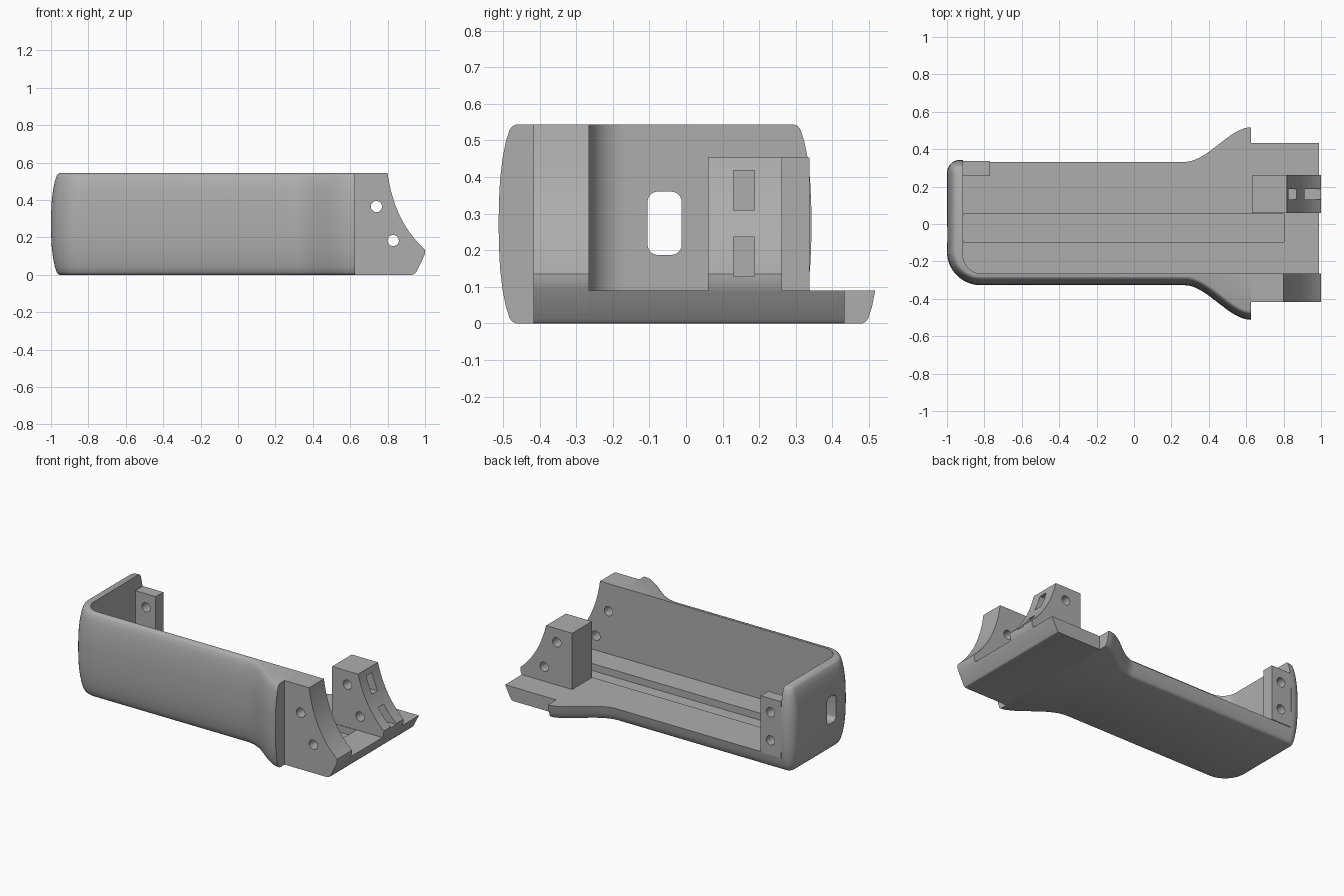
import bpy, bmesh, math
from mathutils import Vector

cube = bpy.data.objects.get("Cube")
if cube:
    bpy.data.objects.remove(cube, do_unlink=True)

MID_Y = 0.008      # centre line of the body
FLOOR = 0.09       # top of the base plate
TOP = 0.543
INNER = -0.265     # inside of the front wall
END = 0.625        # end of the rounded body

grey = bpy.data.materials.new("satin_grey")
grey.use_nodes = True
colour = (0.42, 0.42, 0.42, 1)
grey.diffuse_color = colour
grey.node_tree.nodes["Principled BSDF"].inputs["Base Color"].default_value = colour


def finish(name, bm):
    bmesh.ops.recalc_face_normals(bm, faces=bm.faces[:])
    mesh = bpy.data.meshes.new(name)
    bm.to_mesh(mesh)
    bm.free()
    mesh.materials.append(grey)
    obj = bpy.data.objects.new(name, mesh)
    bpy.context.collection.objects.link(obj)
    return obj


def loft(name, rings):
    """Closed solid through rings of equal length."""
    bm = bmesh.new()
    loops = [[bm.verts.new(p) for p in ring] for ring in rings]
    for a, b in zip(loops, loops[1:]):
        for i in range(len(a)):
            j = (i + 1) % len(a)
            bm.faces.new((a[i], a[j], b[j], b[i]))
    bm.faces.new(loops[0][::-1])
    bm.faces.new(loops[-1])
    return finish(name, bm)


def prism(name, points, lo, hi, axis):
    """Extrude a 2D outline along an axis."""
    place = {"x": lambda p, d: (d, p[0], p[1]),
             "y": lambda p, d: (p[0], d, p[1]),
             "z": lambda p, d: (p[0], p[1], d)}[axis]
    return loft(name, [[place(p, d) for p in points] for d in (lo, hi)])


def arc(cx, cy, r, start, stop, steps):
    angles = [math.radians(start + (stop - start) * i / steps) for i in range(steps + 1)]
    return [(cx + r * math.cos(a), cy + r * math.sin(a)) for a in angles]


def round_rect(x0, x1, y0, y1, r):
    return (arc(x1 - r, y1 - r, r, 0, 90, 6) + arc(x0 + r, y1 - r, r, 90, 180, 6)
            + arc(x0 + r, y0 + r, r, 180, 270, 6) + arc(x1 - r, y0 + r, r, 270, 360, 6))


def rect(x0, x1, y0, y1):
    return [(x0, y0), (x1, y0), (x1, y1), (x0, y1)]


def circle(x, z):
    return arc(x, z, 0.03, 0, 345, 23)


def cut(targets, cutter):
    for obj in targets:
        mod = obj.modifiers.new("cut", "BOOLEAN")
        mod.operation = "DIFFERENCE"
        mod.solver = "EXACT"
        mod.object = cutter
        bpy.context.view_layer.update()
        bpy.ops.object.select_all(action="DESELECT")
        bpy.context.view_layer.objects.active = obj
        obj.select_set(True)
        bpy.ops.object.modifier_apply(modifier=mod.name)
    bpy.data.objects.remove(cutter, do_unlink=True)


# Plan outline of the rounded body, with a flare at one end
flare = []
for i in range(19):
    t = i / 18
    flare.append((0.27 + (END - 0.27) * t, 0.335 + 0.185 * t * t * (3 - 2 * t)))
outline = ([(x, MID_Y - w) for x, w in reversed(flare)]
           + arc(-0.82, MID_Y - 0.155, 0.18, 270, 180, 14)
           + arc(-0.93, MID_Y + 0.265, 0.07, 180, 90, 10)
           + [(x, MID_Y + w) for x, w in flare])


def inset(points, d):
    result = []
    for i, p in enumerate(points):
        if i in (0, len(points) - 1):
            result.append((p[0], p[1] + (d if i == 0 else -d)))
            continue
        a, p, b = Vector(points[i - 1]), Vector(p), Vector(points[i + 1])
        e, f = (p - a).normalized(), (b - p).normalized()
        n = (Vector((e.y, -e.x)) + Vector((f.y, -f.x))).normalized()
        result.append(tuple(p + n * d))
    return result


# Bulging side profile: height and inset, mirrored about mid height
half = [(0, 0.047), (0.004, 0.038), (0.014, 0.030), (0.045, 0.020),
        (FLOOR, 0.011), (0.15, 0.004), (0.21, 0.001)]
profile = half + [(TOP / 2, 0)] + [(TOP - z, d) for z, d in reversed(half)]
body = loft("body_shell", [[(x, y, z) for x, y in inset(outline, d)] for z, d in profile])

# Hollow the inside, leaving base, front wall and end wall
hollow = arc(-0.815, INNER + 0.1, 0.1, 180, 270, 10) + [(1.2, INNER), (1.2, 0.8), (-0.915, 0.8)]
cut([body], prism("hollow_cutter", hollow, FLOOR, 0.8, "z"))

# Window through the end wall
cut([body], prism("window_cutter", round_rect(-0.105, -0.012, 0.187, 0.36, 0.028),
                  -1.2, -0.85, "x"))

# Concave side profile shared by the front cheek and the rear bracket
curve = []
for i in range(21):
    t = i / 20
    curve.append(tuple((1 - t) ** 2 * Vector((0.80, TOP)) + 2 * t * (1 - t) * Vector((0.836, 0.281))
                       + t * t * Vector((1.0, 0.135))))
lip = [(0.93, 0), (0.943, 0.004), (0.952, 0.014), (0.99, FLOOR)]
nose = [(0.999, 0.112)]

cheek = prism("front_cheek", [(END, 0)] + lip + nose + curve[::-1] + [(END, TOP)],
              MID_Y - 0.425, INNER, "y")
tongue = prism("base_tongue", [(END, 0)] + lip + [(END, FLOOR)], INNER, MID_Y + 0.425, "y")
low_curve = [(0.817, 0.453)] + [p for p in curve if p[1] < 0.45]
bracket = prism("rear_bracket", [(0.63, FLOOR), lip[-1]] + nose + low_curve[::-1] + [(0.63, 0.453)],
                0.06, 0.262, "y")
post = prism("corner_post", rect(-0.916, -0.77, 0.26, 0.337), FLOOR, 0.453, "z")

# Long recess in the floor
cut([body, tongue], prism("recess_cutter", round_rect(-0.913, 0.805, -0.10, 0.057, 0.012),
                          0.045, 0.2, "z"))

# Screw holes, and slots behind them in the bracket
for x, z in ((0.74, 0.365), (0.83, 0.183)):
    cut([cheek, bracket], prism("hole_cutter", circle(x, z), -0.7, 0.7, "y"))
    cut([bracket], prism("slot_cutter", rect(x - 0.05, 1.2, z - 0.055, z + 0.053),
                         0.13, 0.187, "y"))
for z in (0.365, 0.183):
    cut([post], prism("hole_cutter", circle(-0.84, z), 0.1, 0.5, "y"))

# Smooth the curved faces, keep the edges crisp
bpy.ops.object.select_all(action="DESELECT")
for obj in (body, cheek, tongue, bracket, post):
    obj.select_set(True)
bpy.context.view_layer.objects.active = body
bpy.ops.object.shade_smooth_by_angle(angle=math.radians(30))
